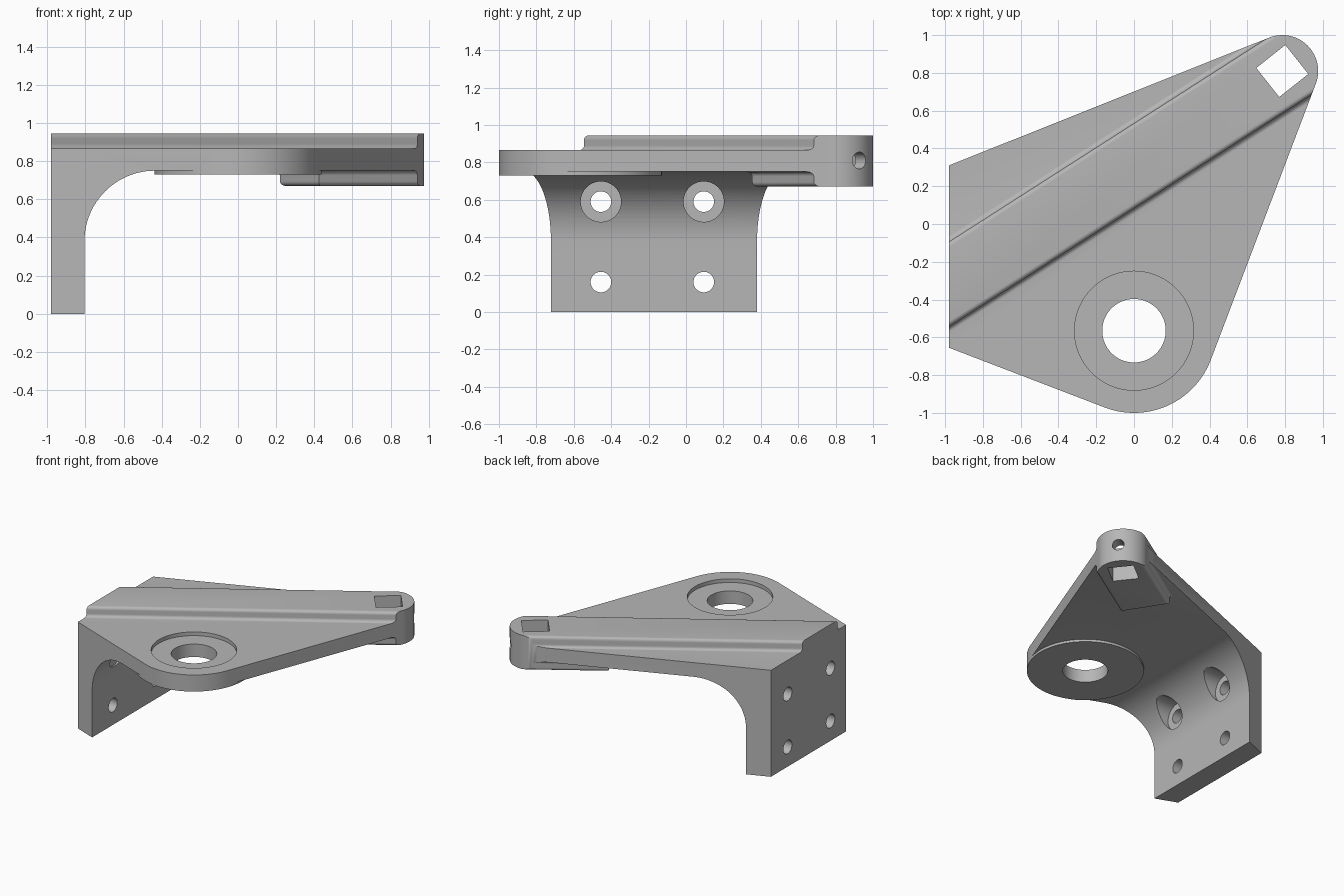
import bpy, bmesh
from math import pi, cos, sin, radians, atan
from mathutils import Matrix, Vector
from mathutils.geometry import convex_hull_2d

if "Cube" in bpy.data.objects:
    bpy.data.objects.remove(bpy.data.objects["Cube"])

PLATE_TOP, PLATE_BOTTOM = 0.865, 0.75
TIP, TIP_R = (0.785, 0.81), 0.19       # rounded end carrying the ridge
BOSS, BOSS_R = (0.0, -0.565), 0.435    # rounded corner with the big hole
RIDGE_ANGLE = atan(0.64)

metal = bpy.data.materials.new("grey_metal")
metal.diffuse_color = (0.47, 0.47, 0.47, 1)
metal.use_nodes = True
metal.node_tree.nodes["Principled BSDF"].inputs["Base Color"].default_value = metal.diffuse_color


def circle(c, r, n=96):
    return [(c[0] + r * cos(2 * pi * i / n), c[1] + r * sin(2 * pi * i / n)) for i in range(n)]


def loft(name, rings, matrix=Matrix()):
    """Closed solid through stacked (2D points, height) rings."""
    bm = bmesh.new()
    loops = [[bm.verts.new(matrix @ Vector((x, y, h))) for x, y in pts] for pts, h in rings]
    for low, high in zip(loops, loops[1:]):
        for i in range(len(low)):
            j = (i + 1) % len(low)
            bm.faces.new((low[i], low[j], high[j], high[i]))
    bm.faces.new(loops[0])
    bm.faces.new(loops[-1])
    bmesh.ops.recalc_face_normals(bm, faces=bm.faces)
    mesh = bpy.data.meshes.new(name)
    bm.to_mesh(mesh)
    bm.free()
    mesh.materials.append(metal)
    obj = bpy.data.objects.new(name, mesh)
    bpy.context.collection.objects.link(obj)
    return obj


def prism(name, pts, a, b, matrix=Matrix()):
    return loft(name, [(pts, a), (pts, b)], matrix)


def combine(target, tool, operation):
    mod = target.modifiers.new("combine", 'BOOLEAN')
    mod.operation, mod.solver, mod.object = operation, 'EXACT', tool
    bpy.context.view_layer.objects.active = target
    bpy.ops.object.modifier_apply(modifier=mod.name)
    bpy.data.objects.remove(tool)


# Plate, inner fillet and wall as one side profile
R = 0.37
arc = [(-0.435 + R * cos(pi - t * pi / 48), 0.38 + R * sin(pi - t * pi / 48)) for t in range(25)]
profile = [(-1.1, 0), (-0.805, 0)] + arc + [(1.1, PLATE_BOTTOM), (1.1, PLATE_TOP), (-1.1, PLATE_TOP)]
bracket = prism("mounting_bracket", profile, -1.2, 1.2, Matrix.Rotation(pi / 2, 4, 'X'))


# Diagonal ridge above and short pad below, with S-shaped filleted sides
def ridge(name, base, direction, length):
    r = 0.025
    steps = [(0.19 + r, -0.03)]
    steps += [(0.19 + r - r * sin(a), r - r * cos(a)) for a in (pi * i / 12 for i in range(7))]
    steps += [(0.19 - r + r * cos(a), 0.08 - r + r * sin(a)) for a in (pi * i / 12 for i in range(7))]
    rings = []
    for w, h in steps:
        start = -length - (w - 0.19)
        rings.append(([(start, -w), (0.5, -w), (0.5, w), (start, w)], base + direction * h))
    return loft(name, rings, Matrix.Translation((*TIP, 0)) @ Matrix.Rotation(RIDGE_ANGLE, 4, 'Z'))


combine(bracket, ridge("top_ridge", PLATE_TOP, 1, 2.8), 'UNION')
combine(bracket, ridge("bottom_pad", PLATE_BOTTOM, -1, 0.55), 'UNION')

# Low boss under the large hole
combine(bracket, prism("boss", circle(BOSS, BOSS_R + 0.002), 0.73, 0.80), 'UNION')

# Trim everything to the outline seen from above
points = [(-0.98, 0.31), (-0.98, -0.655)] + circle(TIP, TIP_R) + circle(BOSS, BOSS_R, 128)
outline = [points[i] for i in convex_hull_2d([Vector(p) for p in points])]
combine(bracket, prism("outline", outline, -0.2, 1.2), 'INTERSECT')

# Large hole with a shallow recess
combine(bracket, prism("large_hole", circle(BOSS, 0.168), 0.5, 1.1), 'DIFFERENCE')
combine(bracket, prism("recess", circle(BOSS, 0.315), PLATE_TOP - 0.03, 1.1), 'DIFFERENCE')

# Square hole in the tip and a cross hole leading into it
turn = Matrix.Translation((*TIP, 0)) @ Matrix.Rotation(radians(38.4), 4, 'Z')
s = 0.098
combine(bracket, prism("square_hole", [(-s, -s), (s, -s), (s, s), (-s, s)], 0.4, 1.2, turn), 'DIFFERENCE')
along_x = Matrix.Rotation(pi / 2, 4, 'Y')
combine(bracket, prism("cross_hole", circle((0, 0), 0.045, 40), 0.0, 0.4,
                       turn @ Matrix.Translation((0, 0, 0.81)) @ along_x), 'DIFFERENCE')

# Four wall holes, the upper two counterbored through the fillet
for y in (-0.455, 0.095):
    for z in (0.16, 0.59):
        place = Matrix.Translation((0, y, z)) @ along_x
        combine(bracket, prism("wall_hole", circle((0, 0), 0.055, 48), -1.2, -0.5, place), 'DIFFERENCE')
    combine(bracket, prism("counterbore", circle((0, 0), 0.108, 64), -0.803, -0.3, place), 'DIFFERENCE')

# Smooth curved faces, keep edges crisp
bpy.ops.object.select_all(action='DESELECT')
bracket.select_set(True)
bpy.context.view_layer.objects.active = bracket
bpy.ops.object.shade_smooth_by_angle(angle=radians(30))
